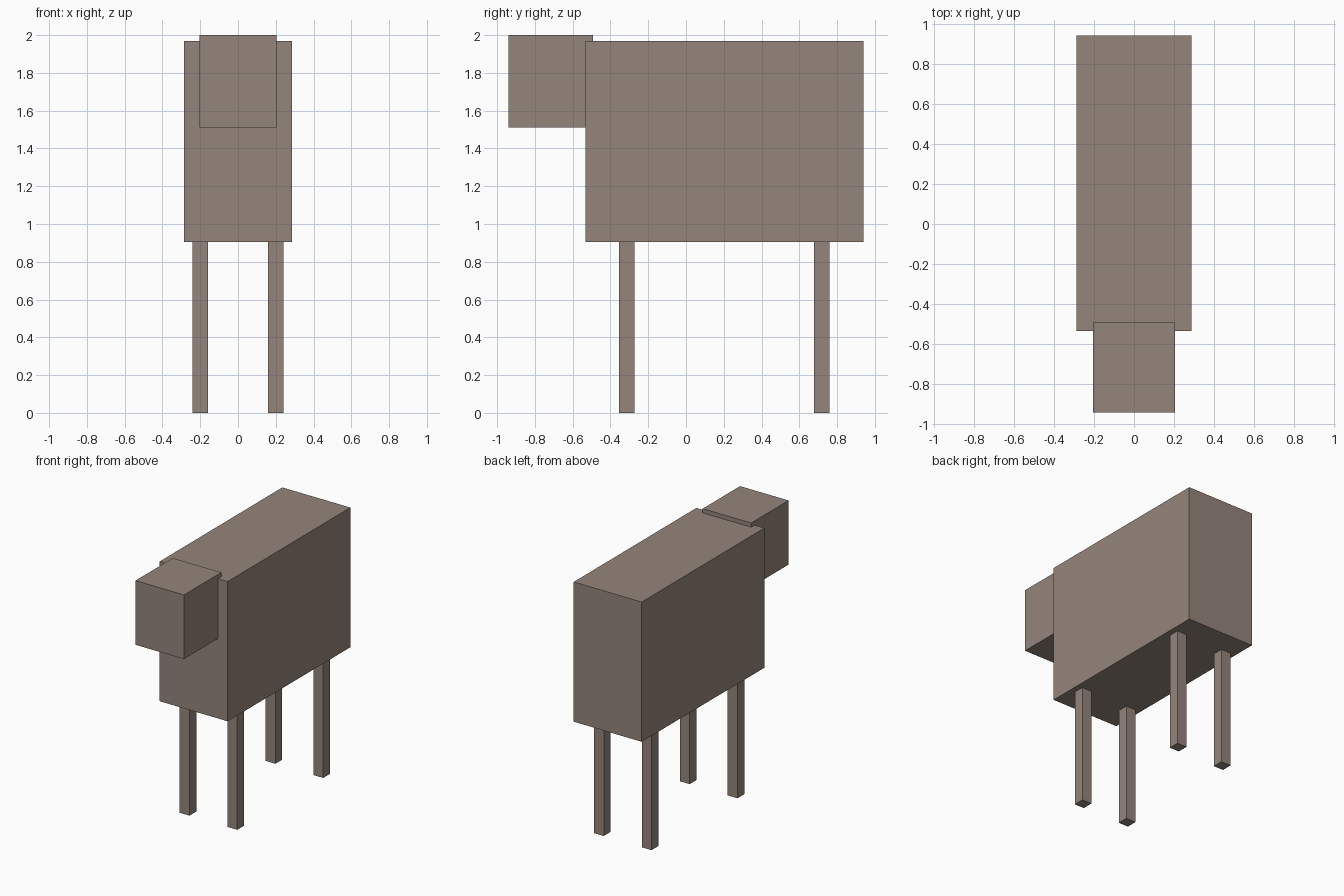
import bpy

if "Cube" in bpy.data.objects:
    bpy.data.objects.remove(bpy.data.objects["Cube"])

# One flat colour for the whole animal
hide = bpy.data.materials.new("grey brown hide")
hide.diffuse_color = (0.296, 0.235, 0.198, 1)
hide.use_nodes = True
hide.node_tree.nodes["Principled BSDF"].inputs["Base Color"].default_value = hide.diffuse_color


def box(name, low, high):
    """Box between two opposite corners."""
    center = [(a + b) / 2 for a, b in zip(low, high)]
    bpy.ops.mesh.primitive_cube_add(size=1, location=center)
    obj = bpy.context.object
    obj.name = name
    obj.scale = [b - a for a, b in zip(low, high)]
    bpy.ops.object.transform_apply(location=False, rotation=False, scale=True)
    obj.data.materials.append(hide)
    return obj


# Tall narrow body
box("body", (-0.286, -0.533, 0.905), (0.286, 0.941, 1.968))

# Head, set slightly into the front of the body
box("head", (-0.204, -0.941, 1.512), (0.204, -0.492, 2.0))

# Four thin square legs
for end, y in (("front", -0.314), ("back", 0.719)):
    for side, x in (("left", 0.201), ("right", -0.201)):
        box(f"{end}_{side}_leg",
            (x - 0.041, y - 0.041, 0), (x + 0.041, y + 0.041, 0.905))
